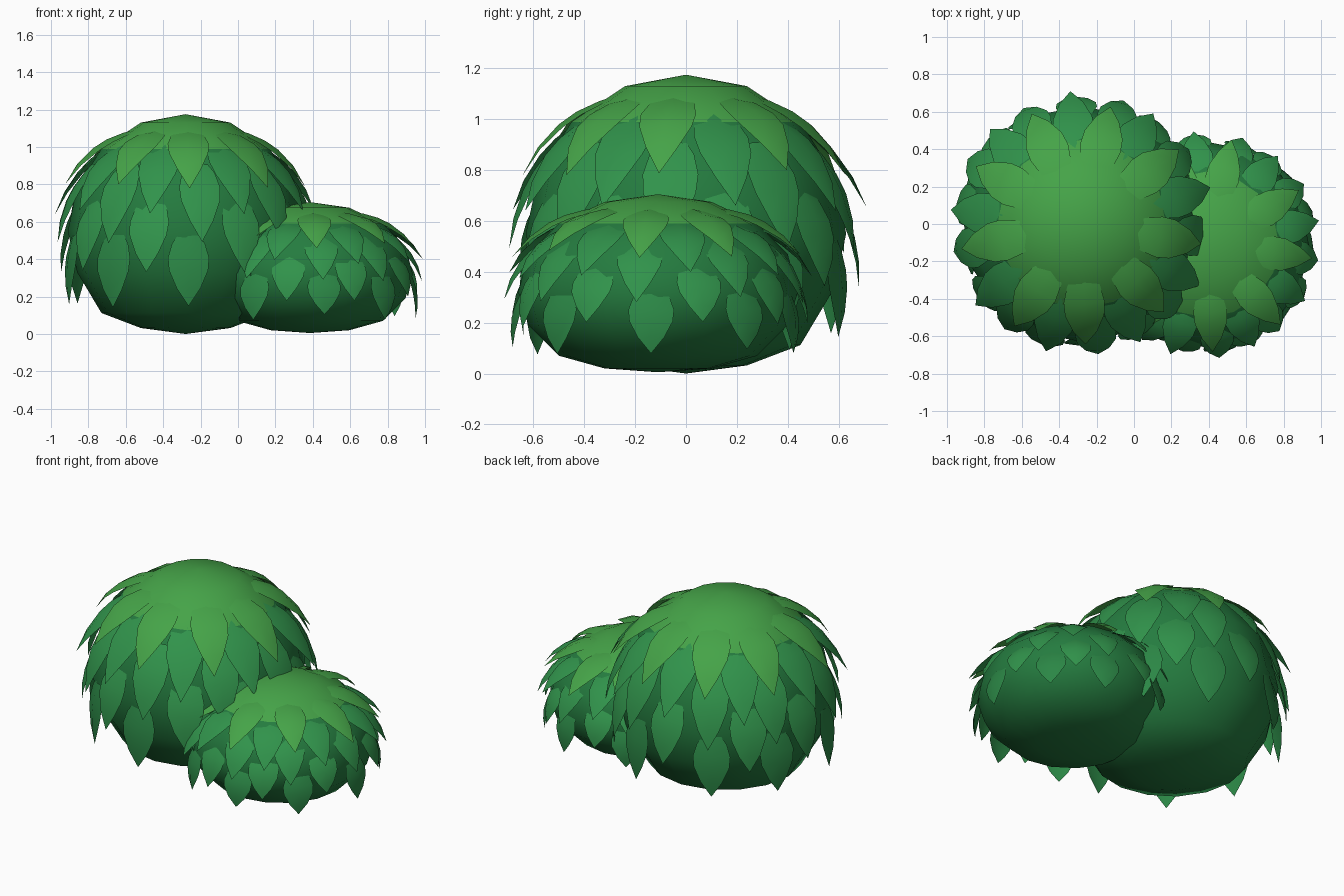
import bpy, bmesh, random
from math import sin, cos, pi, radians
from mathutils import Vector

if "Cube" in bpy.data.objects:
    bpy.data.objects.remove(bpy.data.objects["Cube"])

random.seed(4)


def material(name, rgb):
    m = bpy.data.materials.new(name)
    m.diffuse_color = (*rgb, 1)
    m.use_nodes = True
    m.node_tree.nodes["Principled BSDF"].inputs["Base Color"].default_value = m.diffuse_color
    return m


LIGHT = material("light_green", (0.06, 0.37, 0.065))
MID = material("mid_green", (0.03, 0.29, 0.07))
DEEP = material("deep_green", (0.018, 0.2, 0.05))


def finish(bm, name, mats, loc, angle):
    me = bpy.data.meshes.new(name)
    bm.to_mesh(me)
    bm.free()
    ob = bpy.data.objects.new(name, me)
    bpy.context.collection.objects.link(ob)
    for m in mats:
        me.materials.append(m)
    ob.location = loc
    bpy.ops.object.select_all(action='DESELECT')
    ob.select_set(True)
    bpy.context.view_layer.objects.active = ob
    bpy.ops.object.shade_smooth_by_angle(angle=radians(angle))
    return ob


# Rounded core turned from a half profile, flattened underneath
def core(name, profile, loc, sides=16):
    bm = bmesh.new()
    verts = [bm.verts.new((r, 0, z)) for r, z in profile]
    edges = [bm.edges.new(p) for p in zip(verts, verts[1:])]
    bmesh.ops.spin(bm, geom=verts + edges, cent=(0, 0, 0), axis=(0, 0, 1),
                   angle=2 * pi, steps=sides, use_merge=False)
    bmesh.ops.remove_doubles(bm, verts=bm.verts, dist=0.001)
    bmesh.ops.recalc_face_normals(bm, faces=bm.faces)
    top = profile[-3][1] - 0.01
    for f in bm.faces:
        f.material_index = 0 if f.calc_center_median().z > top else 1
    finish(bm, name, [LIGHT, DEEP], loc, 80)


# Pointed leaf outline: position along the leaf, share of the half width
OUTLINE = [(0, 0.5), (0.12, 0.8), (0.32, 1), (0.5, 0.95), (0.75, 0.58), (1, 0)]


def add_leaf(bm, base, tip, bulge, half, phi, mat):
    a, b = Vector(base), Vector(tip)
    d = (b - a).normalized()
    n = Vector((-d.y, d.x))            # outward in the r, z plane
    out = Vector((cos(phi), sin(phi), 0))
    side = Vector((-sin(phi), cos(phi), 0))
    rows = []
    for t, w in OUTLINE:
        p = a.lerp(b, t) + n * bulge * 4 * t * (1 - t)
        row = []
        for s in ((-1, 0, 1) if w else (0,)):
            q = p - n * 0.018 * abs(s) * w
            row.append(bm.verts.new(out * q.x + Vector((0, 0, q.y)) + side * s * half * w))
        rows.append(row)
    for lo, hi in zip(rows, rows[1:]):
        for i in range(2):
            quad = [lo[i], lo[i + 1]]
            quad += [hi[i + 1], hi[i]] if len(hi) > 1 else [hi[0]]
            f = bm.faces.new(quad[::-1])
            f.material_index = mat
            f.normal_update()
            if f.normal.dot(out) < 0:
                f.normal_flip()


# Overlapping rings of leaves, each ring turned half a step from the last
def leaves(name, rings, half, loc, count=9):
    bm = bmesh.new()
    for k, (base, tip, bulge) in enumerate(rings):
        for i in range(count):
            phi = radians(-86 + (i + 0.5 * (k % 2)) * 360 / count + random.uniform(-4, 4))
            dz = random.uniform(-0.015, 0.015)
            add_leaf(bm, base, (tip[0] + dz / 2, tip[1] + dz), bulge, half, phi,
                     0 if k == 0 else 1 if k < 4 else 2)
    finish(bm, name, [LIGHT, MID, material(name + "_low", (0.024, 0.24, 0.06))], loc, 60)


# Large bush
BIG = (-0.28, 0, 0)
core("large_bush_core", [(0, 0), (0.24, 0.032), (0.45, 0.112), (0.58, 0.33), (0.63, 0.55),
                         (0.58, 0.785), (0.45, 0.99), (0.24, 1.13), (0, 1.175)], BIG)
leaves("large_bush_leaves", [
    ((0.28, 1.09), (0.65, 0.79), 0.06),
    ((0.38, 1.03), (0.71, 0.65), 0.05),
    ((0.51, 0.91), (0.70, 0.49), 0.045),
    ((0.58, 0.72), (0.68, 0.335), 0.035),
    ((0.62, 0.53), (0.64, 0.15), 0.025)], 0.11, BIG)

# Small bush
SMALL = (0.385, -0.11, 0)
core("small_bush_core", [(0, 0.005), (0.21, 0.02), (0.39, 0.07), (0.51, 0.19), (0.55, 0.32),
                         (0.51, 0.47), (0.39, 0.59), (0.21, 0.675), (0, 0.705)], SMALL)
leaves("small_bush_leaves", [
    ((0.24, 0.65), (0.58, 0.47), 0.045),
    ((0.33, 0.60), (0.61, 0.385), 0.045),
    ((0.42, 0.54), (0.61, 0.29), 0.04),
    ((0.50, 0.43), (0.59, 0.19), 0.03),
    ((0.535, 0.33), (0.57, 0.09), 0.025)], 0.09, SMALL)
